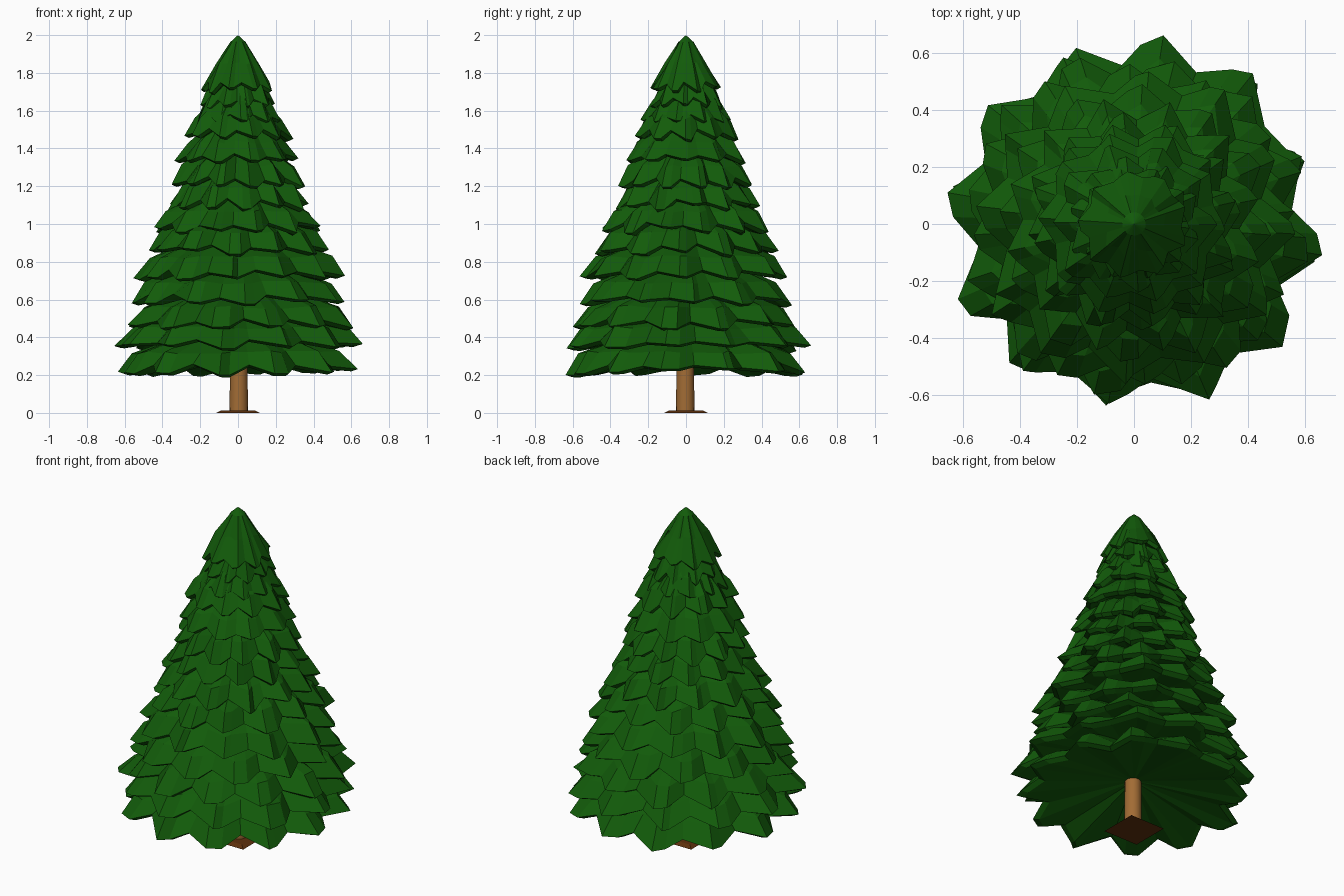
import bpy, bmesh, math, random

if "Cube" in bpy.data.objects:
    bpy.data.objects.remove(bpy.data.objects["Cube"])

random.seed(11)


def material(name, color):
    m = bpy.data.materials.new(name)
    m.diffuse_color = (*color, 1)
    m.use_nodes = True
    m.node_tree.nodes["Principled BSDF"].inputs["Base Color"].default_value = m.diffuse_color
    return m


GREEN = material("needles", (0.006, 0.105, 0.003))
BARK = material("bark", (0.36, 0.15, 0.035))
DARK = material("dark_wood", (0.11, 0.03, 0.004))


def finish(bm, name, mat):
    bmesh.ops.recalc_face_normals(bm, faces=bm.faces)
    me = bpy.data.meshes.new(name)
    bm.to_mesh(me)
    bm.free()
    ob = bpy.data.objects.new(name, me)
    bpy.context.collection.objects.link(ob)
    me.materials.append(mat)
    return ob


def loft(bm, rings, bottom, top):
    """Skin a stack of rings and close both ends with fans."""
    rings = [[bm.verts.new(p) for p in ring] for ring in rings]
    n = len(rings[0])
    for a, b in zip(rings, rings[1:]):
        for i in range(n):
            j = (i + 1) % n
            bm.faces.new((a[i], a[j], b[j], b[i]))
    for ring, z in ((rings[0], bottom), (rings[-1], top)):
        c = bm.verts.new((0, 0, z))
        for i in range(n):
            bm.faces.new((ring[i], ring[(i + 1) % n], c))


def tier(name, z, radius, branches, offset, top=None):
    """Jagged skirt: each branch has a valley, a sharp tip and a flank point."""
    jit = random.uniform
    step = 2 * math.pi / branches
    k = radius / 0.65
    drop = (top - z) if top else 0.20
    lip, rim, shoulder, upper = [], [], [], []
    for b in range(branches):
        reach = jit(0.95, 1.02)
        dz = jit(-0.018, 0.015)
        for part, frac in enumerate((-0.5, 0.0, 0.2)):
            ang = offset + (b + frac + jit(-0.06, 0.06)) * step
            if part == 0:
                r, h = radius * jit(0.79, 0.87), z + 0.03 + jit(-0.012, 0.012)
            else:
                r = radius * reach * (1.0 if part == 1 else jit(0.92, 0.98))
                h = z + dz + jit(-0.006, 0.006)

            def at(rad, height):
                return (rad * math.cos(ang), rad * math.sin(ang), height)

            lip.append(at(r - 0.012 - 0.025 * k, h - 0.012))
            rim.append(at(r, h))
            mid = r - (0.035 + 0.05 * k) * jit(0.8, 1.2)
            if top:
                mid = r * jit(0.54, 0.64)
            shoulder.append(at(mid, z + 0.45 * drop + jit(0, 0.02)))
            upper.append(at(radius * (0.21 if top else 0.42), z + drop * (0.87 if top else 1)))
    bm = bmesh.new()
    loft(bm, [lip, rim, shoulder, upper], z + 0.09, top or z + drop + 0.03)
    return finish(bm, name, GREEN)


# Needle tiers from bottom to top: rim height, radius
TIERS = [(0.22, 0.645), (0.35, 0.665), (0.46, 0.615), (0.59, 0.59),
         (0.725, 0.56), (0.855, 0.495), (0.97, 0.455), (1.095, 0.39),
         (1.21, 0.365), (1.335, 0.335), (1.465, 0.29), (1.545, 0.24),
         (1.63, 0.205)]
for i, (z, r) in enumerate(TIERS):
    off = math.radians(20) + (random.uniform(-0.05, 0.05) if i < 3 else random.uniform(0, 0.5))
    tier(f"needle_tier_{i + 1}", z, r, 12 if i < 9 else 10, off)
tier("tree_top", 1.715, 0.195, 9, 0.3, top=2.0)

# Trunk
bm = bmesh.new()
bmesh.ops.create_cone(bm, cap_ends=True, segments=16, radius1=0.049, radius2=0.042, depth=0.6)
bmesh.ops.translate(bm, verts=bm.verts, vec=(0.004, -0.004, 0.305))
trunk = finish(bm, "trunk", BARK)
for p in trunk.data.polygons:
    p.use_smooth = len(p.vertices) == 4

# Square base plate with bevelled top
bm = bmesh.new()
bmesh.ops.create_cone(bm, cap_ends=True, segments=4, radius1=0.163, radius2=0.125, depth=0.013)
for v in bm.verts:
    x, y = v.co.x, v.co.y
    c = math.sqrt(0.5)
    v.co = ((x - y) * c, (x + y) * c, v.co.z + 0.0065)
finish(bm, "base_plate", DARK)
